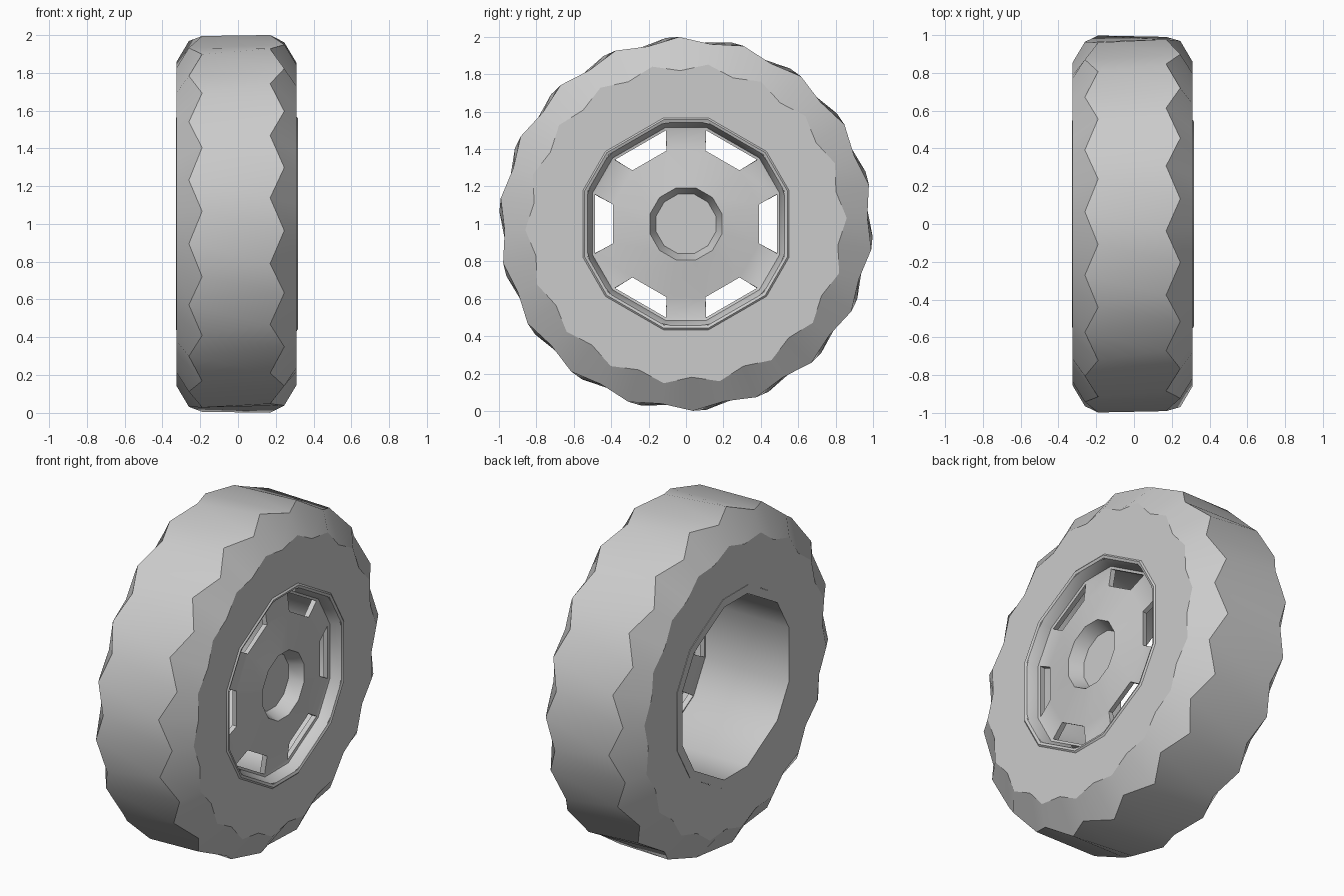
import bpy
import bmesh
import math

cube = bpy.data.objects.get("Cube")
if cube:
    bpy.data.objects.remove(cube, do_unlink=True)

grey = bpy.data.materials.new("light_grey")
grey.use_nodes = True
grey.diffuse_color = (0.6, 0.6, 0.6, 1)
grey.node_tree.nodes["Principled BSDF"].inputs["Base Color"].default_value = (0.6, 0.6, 0.6, 1)


def ring(bm, points):
    """Add a ring of vertices from (x, radius, degrees) around the axle."""
    return [bm.verts.new((x, r * math.cos(math.radians(a)), 1 + r * math.sin(math.radians(a))))
            for x, r, a in points]


def bridge(bm, a, b, skip=lambda i: False):
    """Join two rings with quads, leaving out the skipped ones."""
    n = len(a)
    for i in range(n):
        if not skip(i):
            j = (i + 1) % n
            bm.faces.new((a[i], a[j], b[j], b[i]))


def finish(bm, name, angle):
    bmesh.ops.recalc_face_normals(bm, faces=bm.faces)
    mesh = bpy.data.meshes.new(name)
    bm.to_mesh(mesh)
    bm.free()
    mesh.materials.append(grey)
    obj = bpy.data.objects.new(name, mesh)
    bpy.context.collection.objects.link(obj)
    bpy.ops.object.select_all(action='DESELECT')
    bpy.context.view_layer.objects.active = obj
    obj.select_set(True)
    bpy.ops.object.shade_smooth_by_angle(angle=math.radians(angle))
    return obj


# Tyre: 18 lugs give zigzag shoulders on both sides of the tread
LUGS = 18


def zigzag(bm, phase, valley, tip):
    """Ring alternating between valley (x, r) and tip (x, r)."""
    step = 180 / LUGS
    return ring(bm, [(*(tip if i % 2 else valley), phase + i * step) for i in range(2 * LUGS)])


bm = bmesh.new()
tyre_rings = [
    zigzag(bm, 16.2, (-0.325, 0.55), (-0.325, 0.55)),
    zigzag(bm, 16.2, (-0.325, 0.82), (-0.325, 0.86)),
    zigzag(bm, 16.2, (-0.19, 1.0), (-0.26, 0.97)),
    zigzag(bm, 12.1, (0.17, 1.0), (0.245, 0.97)),
    zigzag(bm, 12.1, (0.31, 0.82), (0.31, 0.86)),
    zigzag(bm, 12.1, (0.31, 0.55), (0.31, 0.55)),
]
for a, b in zip(tyre_rings, tyre_rings[1:]):
    bridge(bm, a, b)
finish(bm, "tyre", 30)

# Twelve rim corners, in pairs either side of six windows
HALF = 18


def rim_ring(bm, x, r, half=HALF):
    return ring(bm, [(x, r, 60 * k + s * half) for k in range(6) for s in (-1, 1)])


# Rim barrel: front lip, open tube and back lip
bm = bmesh.new()
profile = [(0.305, 0.585), (0.318, 0.57), (0.312, 0.555), (0.25, 0.525),
           (-0.328, 0.525), (-0.328, 0.575), (-0.31, 0.575)]
barrel = [rim_ring(bm, x, r) for x, r in profile]
for a, b in zip(barrel, barrel[1:]):
    bridge(bm, a, b)
finish(bm, "rim_barrel", 40)

# Wheel disc with six window openings and a sunken hub
bm = bmesh.new()
edge = rim_ring(bm, 0.255, 0.53)
outer = rim_ring(bm, 0.25, 0.512)
inner = rim_ring(bm, 0.265, 0.405, 15)
hub_rim = rim_ring(bm, 0.30, 0.20, 15)
hub_floor = rim_ring(bm, 0.22, 0.165, 15)
bridge(bm, edge, outer)
bridge(bm, outer, inner, skip=lambda i: i % 2 == 0)
bridge(bm, inner, hub_rim)
bridge(bm, hub_rim, hub_floor)
bm.faces.new(hub_floor)
bmesh.ops.recalc_face_normals(bm, faces=bm.faces)
# Make sure the disc faces outwards before thickening it towards the back
if sum(f.normal.x * f.calc_area() for f in bm.faces) < 0:
    bmesh.ops.reverse_faces(bm, faces=bm.faces)
bmesh.ops.solidify(bm, geom=bm.faces[:], thickness=0.03)
finish(bm, "wheel_disc", 30)
